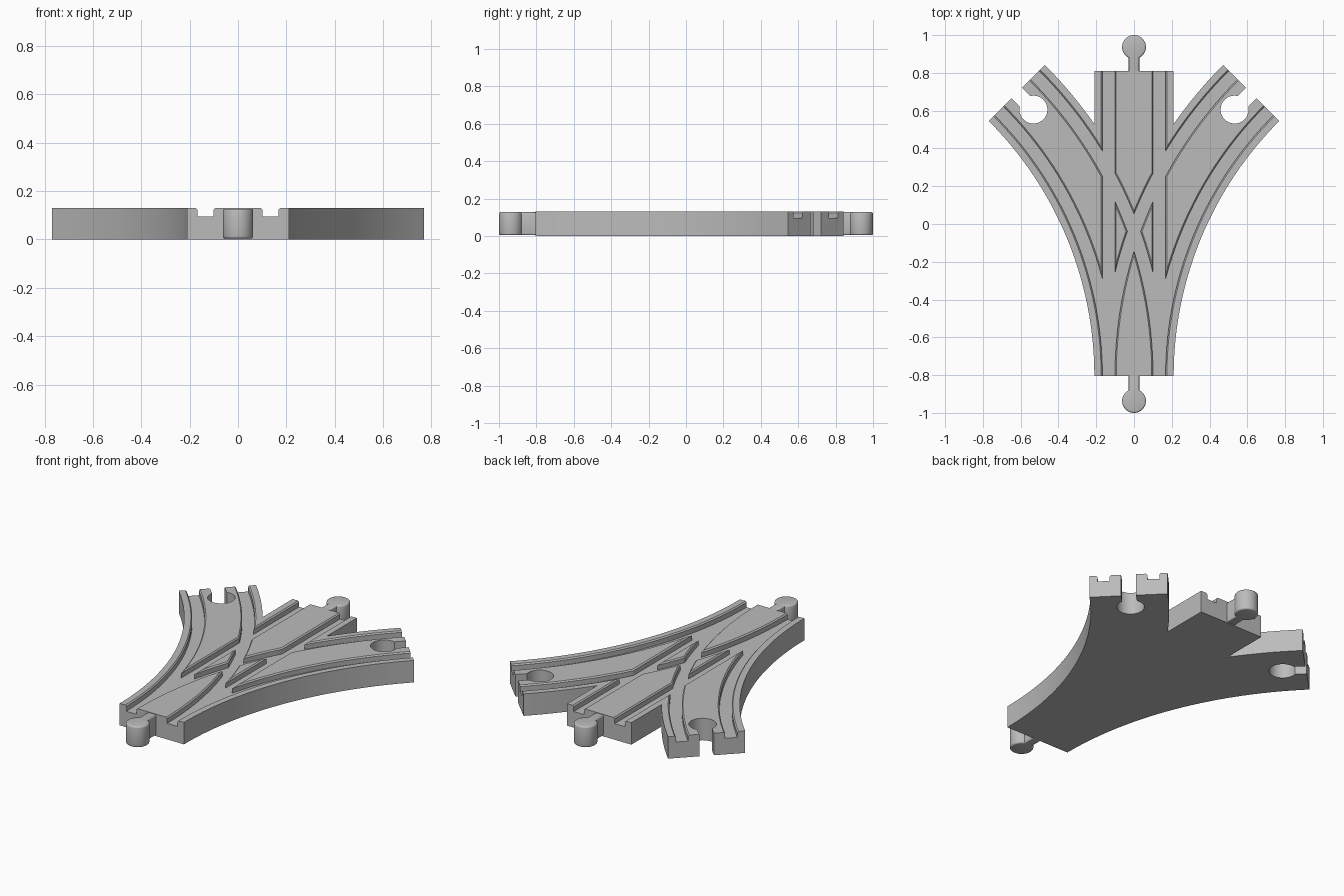
import bpy, bmesh
from math import sin, cos, pi, asin, acos, sqrt
from mathutils import Vector

cube = bpy.data.objects.get("Cube")
if cube:
    bpy.data.objects.remove(cube, do_unlink=True)

HALF = 0.21              # half width of the track
HEIGHT = 0.13
FRONT, BACK = -0.805, 0.81
RADIUS = 2.12            # centre line of the curved branches
TURN = pi / 4
GROOVE = 0.134           # groove offset from the centre line
GROOVE_HALF = 0.033
FLOOR = 0.095
CHAMFER = 0.007

grey = bpy.data.materials.new("track grey")
grey.use_nodes = True
grey.diffuse_color = (0.5, 0.5, 0.5, 1)
grey.node_tree.nodes["Principled BSDF"].inputs["Base Color"].default_value = (0.5, 0.5, 0.5, 1)


def finish(name, bm):
    bmesh.ops.recalc_face_normals(bm, faces=bm.faces)
    mesh = bpy.data.meshes.new(name)
    bm.to_mesh(mesh)
    bm.free()
    mesh.materials.append(grey)
    obj = bpy.data.objects.new(name, mesh)
    bpy.context.collection.objects.link(obj)
    return obj


def prism(points, z0, z1):
    bm = bmesh.new()
    face = bm.faces.new([bm.verts.new((x, y, z0)) for x, y in points])
    top = bmesh.ops.extrude_face_region(bm, geom=[face])["geom"]
    bmesh.ops.translate(bm, vec=(0, 0, z1 - z0), verts=[v for v in top if isinstance(v, bmesh.types.BMVert)])
    return bm


def arc(r, a0, a1, steps=28):
    """Points on a right-hand branch arc, by turning angle."""
    angles = [a0 + (a1 - a0) * i / steps for i in range(steps + 1)]
    return [(RADIUS - r * cos(a), FRONT + r * sin(a)) for a in angles]


def socket():
    """Keyhole cut into a branch end, from inner to outer corner."""
    r, half, depth = 0.074, 0.04, 0.125
    end = Vector(arc(RADIUS, TURN, TURN, 1)[0])
    along, across = Vector((sin(TURN), cos(TURN))), Vector((-cos(TURN), sin(TURN)))
    a = asin(half / r)
    ring = [-a - (2 * pi - 2 * a) * i / 32 for i in range(33)]
    local = [(0, -half)] + [(r * cos(t) - depth, r * sin(t)) for t in ring] + [(0, half)]
    return [tuple(end + along * u + across * v) for u, v in local]


# Three-way body outline, right half then mirrored
outer = RADIUS + HALF
meet = acos((RADIUS - HALF) / outer)
right = (arc(RADIUS - HALF, 0, TURN) + socket()
         + arc(outer, TURN, meet, 8) + [(HALF, BACK)])
left = [(-x, y) for x, y in reversed(right)]
body = finish("track_body", prism(right + left, 0, HEIGHT))


# Wheel grooves, swept with a chamfered rim
def groove_cutter(name, path):
    rim = HEIGHT + 0.03
    profile = [(GROOVE_HALF, FLOOR), (GROOVE_HALF, HEIGHT - CHAMFER),
               (GROOVE_HALF + CHAMFER + 0.03, rim)]
    profile += [(-u, z) for u, z in reversed(profile)]
    bm = bmesh.new()
    rings = []
    for (x, y), (nx, ny) in path:
        rings.append([bm.verts.new((x + nx * u, y + ny * u, z)) for u, z in profile])
    n = len(profile)
    for a, b in zip(rings, rings[1:]):
        for i in range(n):
            bm.faces.new((a[i], a[(i + 1) % n], b[(i + 1) % n], b[i]))
    bm.faces.new(rings[0])
    bm.faces.new(rings[-1])
    cutter = finish(name, bm)
    cutter.hide_render = True
    return cutter


cutters = []
for side in (-1, 1):
    straight = [((side * GROOVE, y), (1, 0)) for y in (FRONT - 0.05, BACK + 0.05)]
    cutters.append(groove_cutter("straight_groove_cutter", straight))
    for offset in (-GROOVE, GROOVE):
        steps = 32
        turns = [-0.03 + (TURN + 0.06) * i / steps for i in range(steps + 1)]
        path = []
        for t in turns:
            x, y = arc(RADIUS + offset, t, t, 1)[0]
            path.append(((side * x, y), (side * cos(t), -sin(t))))
        cutters.append(groove_cutter("curved_groove_cutter", path))

bpy.context.view_layer.objects.active = body
for cutter in cutters:
    mod = body.modifiers.new("groove", "BOOLEAN")
    mod.operation = "DIFFERENCE"
    mod.solver = "EXACT"
    mod.object = cutter
    bpy.ops.object.modifier_apply(modifier=mod.name)
for cutter in cutters:
    bpy.data.objects.remove(cutter, do_unlink=True)


# Connector pegs: round head on a short neck, with softened rims
def peg(name, end, sign):
    r, half = 0.063, 0.028
    centre = 1 - r
    a = asin(half / r)
    ring = [-pi / 2 + a + (2 * pi - 2 * a) * i / 40 for i in range(41)]
    pts = [(half, abs(end) - 0.01)] + [(r * cos(t), centre + r * sin(t)) for t in ring]
    pts.append((-half, abs(end) - 0.01))
    bm = prism([(x, sign * y) for x, y in pts], 0.004, HEIGHT - 0.003)
    rims = [e for e in bm.edges if abs(e.verts[0].co.z - e.verts[1].co.z) < 1e-5]
    bmesh.ops.bevel(bm, geom=rims, offset=0.009, segments=3, profile=0.5, affect="EDGES")
    return finish(name, bm)


parts = [body, peg("front_peg", FRONT, -1), peg("back_peg", BACK, 1)]

# Smooth curved walls, crisp corners
for obj in bpy.context.selected_objects:
    obj.select_set(False)
for obj in parts:
    obj.select_set(True)
bpy.context.view_layer.objects.active = body
bpy.ops.object.shade_smooth_by_angle(angle=0.55)
